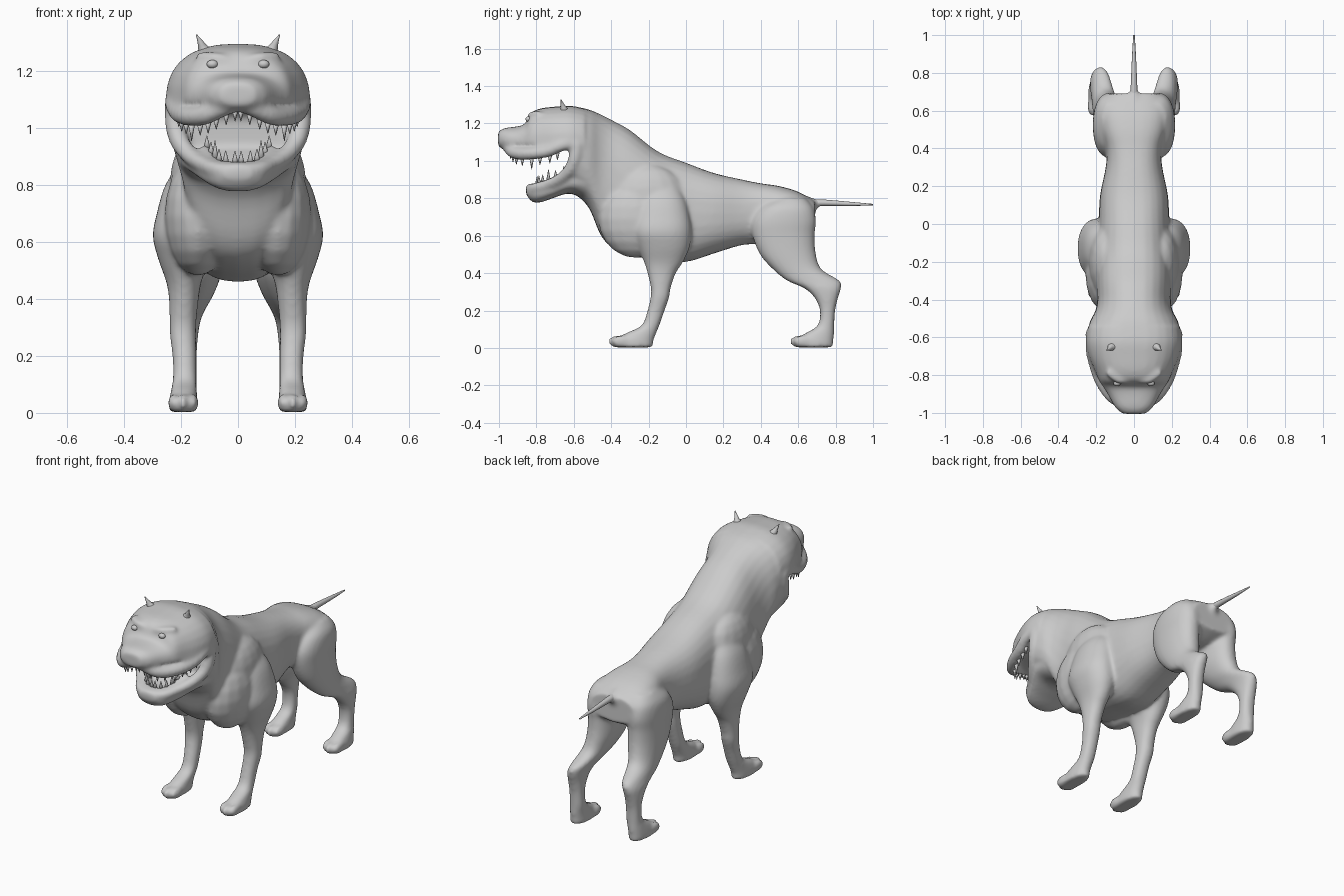
import bpy
import bmesh
import math
from mathutils import Matrix, Vector

old = bpy.data.objects.get("Cube")
if old:
    bpy.data.objects.remove(old, do_unlink=True)

grey = bpy.data.materials.new("warm_grey")
grey.use_nodes = True
grey.diffuse_color = (0.6, 0.6, 0.6, 1)
grey.node_tree.nodes["Principled BSDF"].inputs["Base Color"].default_value = (0.6, 0.6, 0.6, 1)


def spline(rows, n=4):
    """Smoothly interpolate rows of numbers (Catmull-Rom)."""
    out = []
    for i in range(len(rows) - 1):
        quad = [rows[max(i - 1, 0)], rows[i], rows[i + 1], rows[min(i + 2, len(rows) - 1)]]
        for k in range(n):
            t = k / n
            out.append([0.5 * (2 * b + (c - a) * t + (2 * a - 5 * b + 4 * c - d) * t * t
                               + (3 * b - a - 3 * c + d) * t ** 3) for a, b, c, d in zip(*quad)])
    return out + [list(rows[-1])]


def skin(bm, rings):
    """Bridge closed rings of points and cap both ends."""
    rings = [[bm.verts.new(p) for p in ring] for ring in rings]
    count = len(rings[0])
    faces = [bm.faces.new(rings[0]), bm.faces.new(rings[-1])]
    for a, b in zip(rings, rings[1:]):
        for i in range(count):
            j = (i + 1) % count
            faces.append(bm.faces.new((a[i], a[j], b[j], b[i])))
    bmesh.ops.recalc_face_normals(bm, faces=faces)


def circle(count=28):
    return [(math.cos(math.tau * i / count), math.sin(math.tau * i / count)) for i in range(count)]


def power(v, p=0.82):
    return math.copysign(abs(v) ** p, v)


def trunk(bm, rows):
    """Rows: y, bottom, top, half width, height of the widest point."""
    skin(bm, [[(w * power(c), y, zc + ((zt - zc) if s > 0 else (zc - zb)) * power(s))
               for c, s in circle()] for y, zb, zt, w, zc in spline(rows)])


def limb(bm, rows, side):
    """Rows: z, x, y, half width, half depth."""
    skin(bm, [[(side * (x + rx * power(c, 0.9)), y + ry * power(s, 0.9), z)
               for c, s in circle()] for z, x, y, rx, ry in spline(rows)])


def tube(bm, rows, side=1, count=12):
    """Rows: x, y, z, radius."""
    pts = spline(rows)
    rings = []
    for i, (x, y, z, r) in enumerate(pts):
        tangent = Vector(pts[min(i + 1, len(pts) - 1)][:3]) - Vector(pts[max(i - 1, 0)][:3])
        turn = tangent.to_track_quat('Z', 'Y')
        ring = [Vector((x, y, z)) + turn @ Vector((r * c, r * s, 0)) for c, s in circle(count)]
        rings.append([(side * p.x, p.y, p.z) for p in ring])
    skin(bm, rings)


def ball(bm, centre, size):
    bmesh.ops.create_uvsphere(bm, u_segments=16, v_segments=10, radius=1,
                              matrix=Matrix.Translation(centre) @ Matrix.Diagonal((*size, 1)))


def finish(name, bm):
    mesh = bpy.data.meshes.new(name)
    bm.to_mesh(mesh)
    bm.free()
    mesh.materials.append(grey)
    mesh.polygons.foreach_set("use_smooth", [True] * len(mesh.polygons))
    obj = bpy.data.objects.new(name, mesh)
    bpy.context.collection.objects.link(obj)
    return obj


# Torso and neck
body = bmesh.new()
trunk(body, [(-.60, .83, 1.29, .25, 1.06), (-.52, .75, 1.275, .235, 1.03), (-.46, .61, 1.25, .205, .96),
             (-.4, .54, 1.22, .195, .88), (-.3, .5, 1.165, .2, .8), (-.15, .475, 1.05, .2, .72),
             (0, .46, .99, .188, .72), (.15, .505, .935, .18, .72), (.3, .55, .9, .15, .72),
             (.4, .555, .88, .145, .74), (.5, .58, .865, .17, .74), (.6, .59, .835, .18, .73),
             (.69, .63, .785, .14, .71)])
# Skull and muzzle
trunk(body, [(-1.005, 1.08, 1.155, .06, 1.115), (-.97, 1.06, 1.175, .1, 1.11), (-.9, 1.06, 1.185, .14, 1.1),
             (-.86, 1.06, 1.2, .165, 1.1), (-.83, 1.06, 1.255, .185, 1.1), (-.78, 1.06, 1.28, .207, 1.09),
             (-.7, 1.07, 1.29, .24, 1.09), (-.62, 1.05, 1.295, .254, 1.09), (-.54, .95, 1.28, .243, 1.08)])
# Lower jaw
trunk(body, [(-.855, .82, .865, .05, .845), (-.82, .78, .87, .09, .84), (-.77, .78, .865, .12, .84),
             (-.7, .805, .87, .155, .85), (-.62, .825, .92, .2, .89), (-.54, .79, .96, .215, .92)])

upper_lip = [(0, -.955, 1.09, .03), (.06, -.945, 1.068, .033), (.12, -.91, 1.042, .034),
             (.175, -.83, 1.04, .034), (.208, -.74, 1.052, .033), (.225, -.66, 1.085, .033), (.22, -.58, 1.1, .033)]
lower_lip = [(0, -.835, .852, .026), (.075, -.81, .855, .026), (.12, -.74, .872, .028),
             (.17, -.67, .905, .031), (.208, -.615, .96, .035), (.222, -.59, 1.03, .037), (.222, -.585, 1.09, .037)]
lower_gum = [(0, -.81, .86, .022), (.06, -.79, .865, .022), (.092, -.73, .882, .023), (.12, -.65, .92, .025)]
foreleg = [(.88, .14, -.13, .06, .08), (.8, .165, -.13, .09, .125), (.7, .185, -.13, .1, .15),
           (.62, .19, -.13, .109, .16), (.54, .19, -.12, .09, .14), (.46, .19, -.12, .062, .105),
           (.4, .19, -.13, .052, .076), (.32, .193, -.135, .047, .053), (.27, .193, -.14, .046, .05),
           (.2, .188, -.16, .042, .046), (.12, .187, -.19, .042, .048), (.075, .19, -.245, .046, .085),
           (.035, .192, -.28, .05, .105), (.003, .192, -.285, .05, .11)]
hindleg = [(.8, .11, .56, .06, .08), (.75, .125, .54, .083, .14), (.68, .13, .525, .088, .17),
           (.6, .13, .522, .085, .166), (.5, .135, .545, .08, .15), (.42, .15, .595, .067, .13),
           (.36, .17, .68, .054, .141), (.32, .182, .73, .05, .1), (.27, .186, .75, .046, .064),
           (.2, .186, .757, .042, .041), (.12, .186, .748, .042, .045), (.075, .19, .712, .046, .08),
           (.035, .192, .685, .05, .103), (.003, .192, .682, .05, .106)]

for side in (-1, 1):
    for path in (upper_lip, lower_lip, lower_gum):
        tube(body, path, side)
    # Brow ridge
    tube(body, [(.02, -.825, 1.23, .018), (.08, -.825, 1.245, .02), (.14, -.78, 1.25, .018)], side)
    # Chest muscle joining shoulder and neck
    ball(body, (side * .14, -.265, .69), (.118, .205, .21))
    ball(body, (side * .14, -.2, .8), (.1, .2, .18))
    # Legs with toes
    for rows, front in ((foreleg, -.365), (hindleg, .605)):
        limb(body, rows, side)
        for step in (-1, 0, 1):
            ball(body, (side * (.192 + step * .034), front + abs(step) * .02, .035), (.02, .053, .033))

# Tail root
tube(body, [(0, .6, .765, .055), (0, .67, .765, .043), (0, .705, .774, .022), (0, .75, .776, .014)])

# Fuse all the masses into one soft skin
body = finish("body", body)
remesh = body.modifiers.new("fuse", 'REMESH')
remesh.mode = 'VOXEL'
remesh.voxel_size = 0.01
remesh.use_smooth_shade = True
soften = body.modifiers.new("soften", 'SMOOTH')
soften.factor = 0.5
soften.iterations = 11

tail = bmesh.new()
tube(tail, [(0, .68, .775, .02), (0, .74, .776, .017), (0, .88, .77, .011), (0, 1, .766, .004)])
finish("tail", tail)

# Eyes and ears
for side, label in ((1, "left"), (-1, "right")):
    eye = bmesh.new()
    ball(eye, (side * .09, -.842, 1.223), (.02, .016, .015))
    finish(label + "_eye", eye)
    ear = bmesh.new()
    tube(ear, [(.108, -.65, 1.255, .03), (.122, -.653, 1.278, .019),
               (.131, -.66, 1.298, .011), (.146, -.668, 1.327, .002)], side)
    finish(label + "_ear", ear)


# Teeth follow the gums, with one long fang on each side
def teeth(name, gum, count, reach, fang, down):
    bm = bmesh.new()
    path = spline(gum, 12)
    for side in (-1, 1):
        for i in range(count):
            x, y, z, r = path[int((i + 0.5) / count * reach * (len(path) - 1))]
            length = 0.065 if i == fang else 0.045
            base = Vector((side * x * 0.95, y + 0.012, z + down * (r * 0.6 + length / 2)))
            turn = Matrix.Rotation(math.pi if down < 0 else 0, 4, 'X')
            bmesh.ops.create_cone(bm, cap_ends=True, segments=8, radius1=0.013, radius2=0.001,
                                  depth=length, matrix=Matrix.Translation(base) @ turn)
    finish(name, bm)


teeth("upper_teeth", upper_lip, 9, 0.8, 5, -1)
teeth("lower_teeth", lower_gum, 6, 1, 3, 1)
